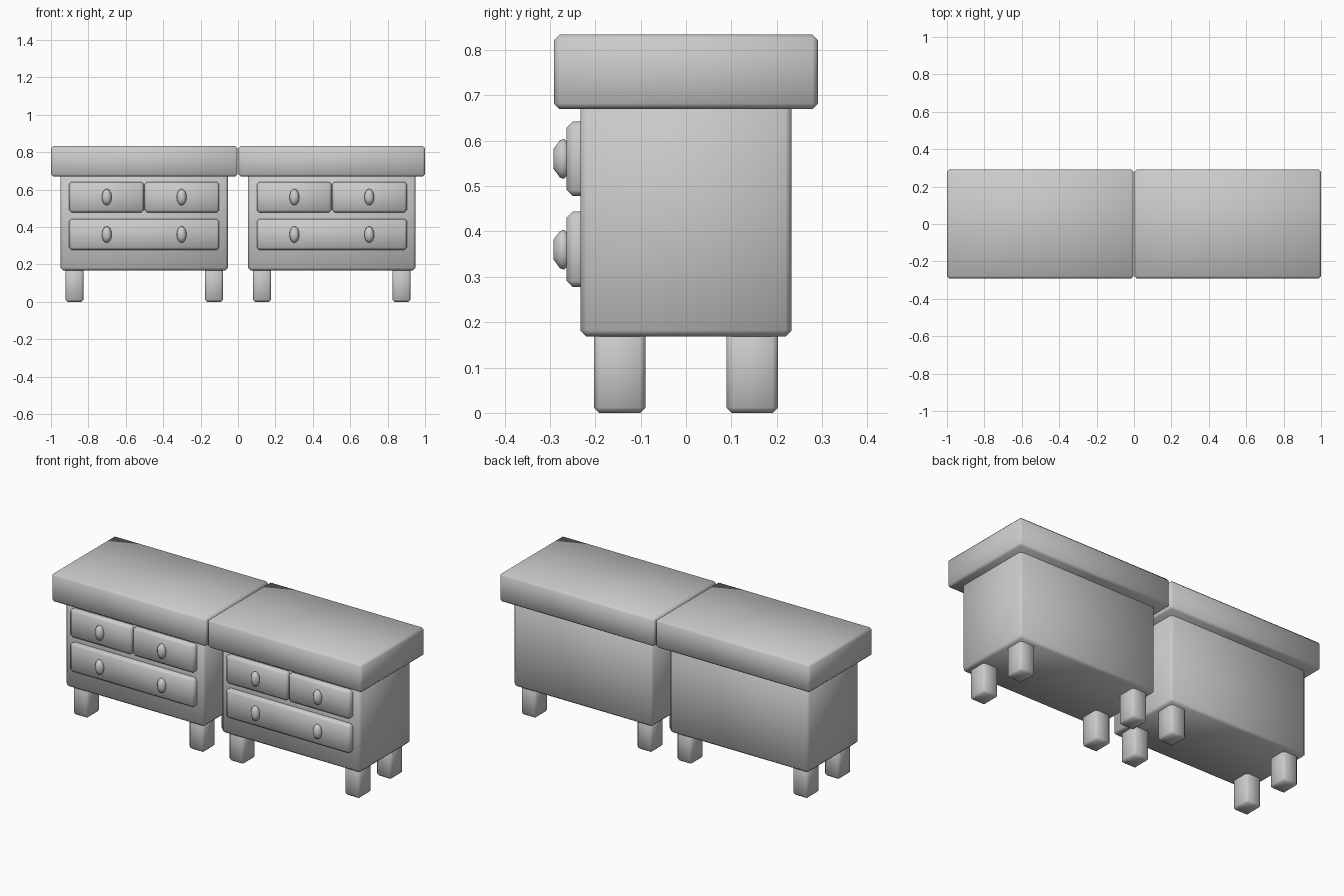
import bpy
import bmesh
from math import cos, sin, tau
from mathutils import Matrix, Vector

cube = bpy.data.objects.get("Cube")
if cube:
    bpy.data.objects.remove(cube, do_unlink=True)

# One plain grey for everything
GREY = (0.6, 0.6, 0.6, 1)
grey = bpy.data.materials.new("plain grey")
grey.use_nodes = True
grey.diffuse_color = GREY
grey.node_tree.nodes["Principled BSDF"].inputs["Base Color"].default_value = GREY


def finish(name, bm):
    """Turn a bmesh into a smooth shaded grey object."""
    bmesh.ops.recalc_face_normals(bm, faces=bm.faces)
    mesh = bpy.data.meshes.new(name)
    bm.to_mesh(mesh)
    bm.free()
    mesh.materials.append(grey)
    for face in mesh.polygons:
        face.use_smooth = True
    obj = bpy.data.objects.new(name, mesh)
    bpy.context.collection.objects.link(obj)
    return obj


def box(name, low, high, chamfer=0.012):
    """Box between two corners, with every edge chamfered."""
    low, high = Vector(low), Vector(high)
    bm = bmesh.new()
    bmesh.ops.create_cube(bm, size=1, matrix=Matrix.Translation((low + high) / 2)
                          @ Matrix.Diagonal((high - low).to_4d()))
    bmesh.ops.bevel(bm, geom=bm.edges[:], offset=chamfer, offset_type='OFFSET',
                    segments=1, profile=0.5, affect='EDGES')
    return finish(name, bm)


def knob(name, x, z, sides=16):
    """Oval knob lofted along y from rings of (y, half height)."""
    profile = [(-0.25, 0.022), (-0.263, 0.038), (-0.269, 0.044),
               (-0.278, 0.041), (-0.292, 0.022)]
    bm = bmesh.new()
    rings = [[bm.verts.new((x + 0.6 * r * cos(tau * i / sides), y,
                            z + r * sin(tau * i / sides))) for i in range(sides)]
             for y, r in profile]
    for a, b in zip(rings, rings[1:]):
        for i in range(sides):
            j = (i + 1) % sides
            bm.faces.new((a[i], a[j], b[j], b[i]))
    bm.faces.new(rings[0])
    bm.faces.new(rings[-1])
    return finish(name, bm)


# Two identical cabinets, side by side
for side, cx in (("right", -0.5015), ("left", 0.5015)):
    box(f"{side}_tabletop", (cx - 0.4985, -0.291, 0.67), (cx + 0.4985, 0.291, 0.834))
    box(f"{side}_body", (cx - 0.448, -0.233, 0.168), (cx + 0.448, 0.233, 0.69), 0.014)

    # Legs, inset from the corners of the body
    for sx, across in ((-1, "right"), (1, "left")):
        for sy, depth in ((-1, "front"), (1, "back")):
            x, y = cx + sx * 0.373, sy * 0.146
            box(f"{side}_cabinet_{depth}_{across}_leg",
                (x - 0.049, y - 0.057, 0), (x + 0.049, y + 0.057, 0.2))

    # Two small drawers above one wide drawer
    drawers = (("upper_right", -0.401, -0.002, 0.478, 0.642),
               ("upper_left", 0.002, 0.401, 0.478, 0.642),
               ("lower", -0.401, 0.401, 0.278, 0.444))
    for label, x0, x1, z0, z1 in drawers:
        box(f"{side}_cabinet_{label}_drawer",
            (cx + x0, -0.263, z0), (cx + x1, -0.21, z1), 0.013)

    # Oval knobs
    for row, z in (("upper", 0.56), ("lower", 0.36)):
        for across, dx in (("right", -0.2), ("left", 0.2)):
            knob(f"{side}_cabinet_{row}_{across}_knob", cx + dx, z)
